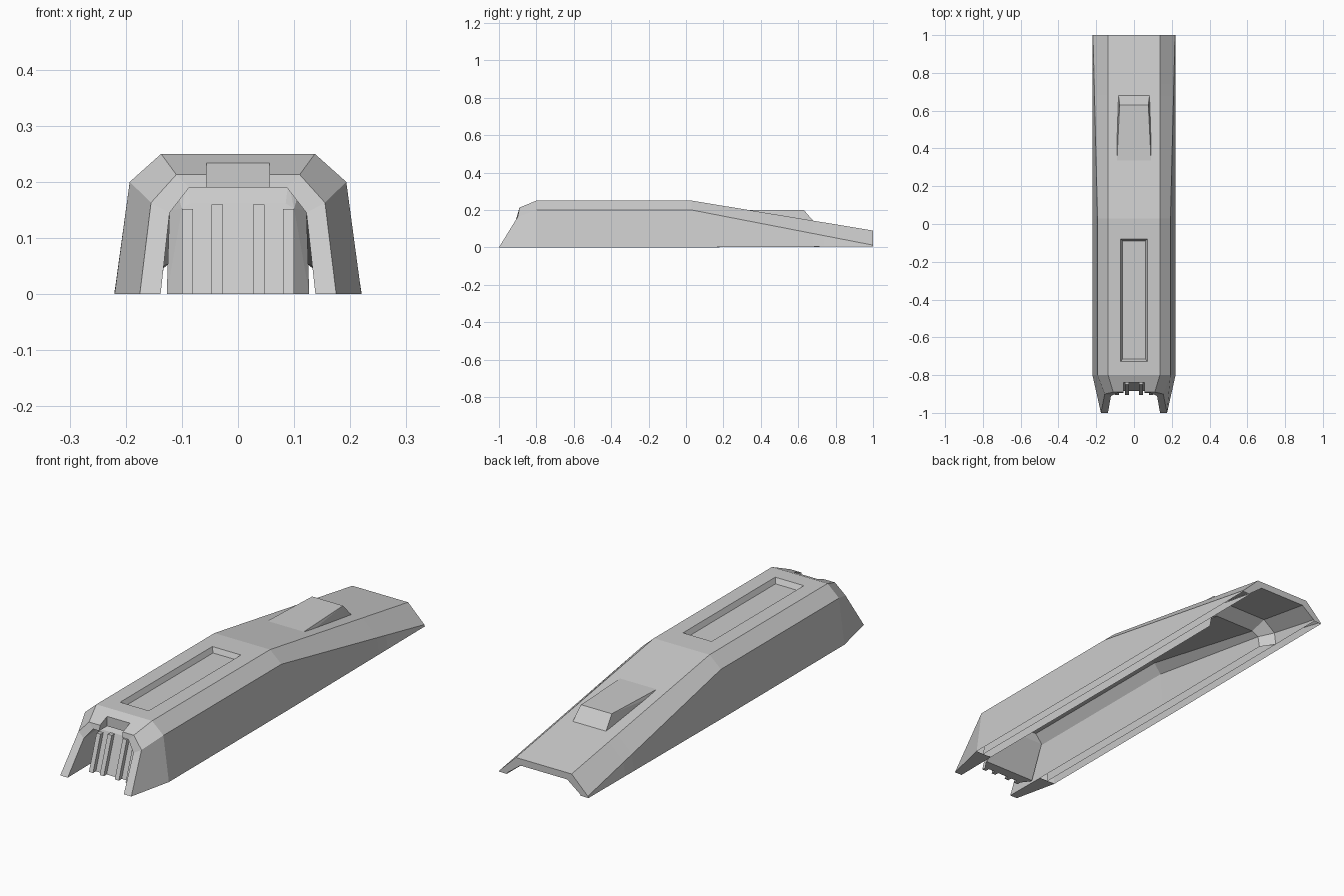
import bpy, bmesh

if "Cube" in bpy.data.objects:
    bpy.data.objects.remove(bpy.data.objects["Cube"])

def finish(bm, name):
    bmesh.ops.recalc_face_normals(bm, faces=bm.faces[:])
    me = bpy.data.meshes.new(name)
    bm.to_mesh(me)
    bm.free()
    ob = bpy.data.objects.new(name, me)
    bpy.context.collection.objects.link(ob)
    return ob

def hull(name, half):
    """Convex part from the points of its right half, mirrored across x = 0."""
    bm = bmesh.new()
    for x, y, z in half:
        bm.verts.new((x, y, z))
        bm.verts.new((-x, y, z))
    bmesh.ops.convex_hull(bm, input=bm.verts[:])
    bmesh.ops.dissolve_limit(bm, angle_limit=0.01, verts=bm.verts[:], edges=bm.edges[:])
    return finish(bm, name)

def box(name, x0, x1, y0, y1, z0, z1, lean=0):
    """Box whose top is shifted along y by lean."""
    bm = bmesh.new()
    bmesh.ops.create_cube(bm, size=1)
    for v in bm.verts:
        y = (y0 if v.co.y < 0 else y1) + (lean if v.co.z > 0 else 0)
        v.co = (x0 if v.co.x < 0 else x1, y, z0 if v.co.z < 0 else z1)
    return finish(bm, name)

def at(y, pts):
    return [(x, y, z) for x, z in pts]

def mix(a, b, t):
    return [tuple(p + (q - p) * t for p, q in zip(u, v)) for u, v in zip(a, b)]

def left(pts):
    return [(-x, y, z) for x, y, z in pts]

def loft(bm, loops, closed):
    rings = [[bm.verts.new(p) for p in loop] for loop in loops]
    n = len(rings[0])
    for a, b in zip(rings, rings[1:]):
        for i in range(n if closed else n - 1):
            j = (i + 1) % n
            bm.faces.new((a[i], a[j], b[j], b[i]))
    return rings

# Hollow housing: arch sections (foot, shoulder, roof edge), outer and inner
arch = [(0.22, 0), (0.193, 0.2), (0.137, 0.25)]
lining = [(0.182, 0), (0.163, 0.187), (0.118, 0.22)]
bore = [(0.14, 0), (0.125, 0.147), (0.09, 0.19)]
bend, bend_in = at(0.03, arch), at(0.03, lining)
tail = at(1.0, [(0.22, 0.005), (0.217, 0.012), (0.137, 0.09)])
tail_in = at(1.0, [(0.182, 0.005), (0.179, 0.011), (0.115, 0.06)])
t0, t1 = 0.65 / 0.97, 0.71 / 0.97
sections = [
    ([(0.175, -1, 0), (0.155, -0.9, 0.163), (0.11, -0.89, 0.213)],
     [(0.138, -1, 0), (0.122, -0.91, 0.145), (0.087, -0.895, 0.19)]),
    (at(-0.8, arch), at(-0.8, bore)),
    (bend, at(0.03, bore)),
    (mix(bend, tail, t0), at(0.68, [(0.14, 0.003), (0.132, 0.05), (0.1, 0.067)])),
    (mix(bend, tail, t1), mix(bend_in, tail_in, t1)),
    (tail, tail_in),
]
bm = bmesh.new()
rings = loft(bm, [o + left(o)[::-1] + left(i) + i[::-1] for o, i in sections], True)
for r in (rings[0], rings[-1]):
    for i in range(5):
        bm.faces.new((r[i], r[i + 1], r[10 - i], r[11 - i]))
housing = finish(bm, "housing")

# Cutters: long roof recess with sloped walls, and the notch through the front lip
recess = hull("recess_cutter", [(0.08, -0.74, 0.27), (0.08, -0.07, 0.27),
                                (0.06, -0.715, 0.228), (0.06, -0.09, 0.228)])
notch = box("notch_cutter", -0.056, 0.056, -0.95, -0.84, 0.15, 0.3)
bpy.context.view_layer.objects.active = housing
for cutter in (recess, notch):
    cutter.hide_render = True
    mod = housing.modifiers.new(cutter.name, 'BOOLEAN')
    mod.operation = 'DIFFERENCE'
    mod.solver = 'EXACT'
    mod.object = cutter
    bpy.ops.object.modifier_apply(modifier=mod.name)
    bpy.data.objects.remove(cutter)

# The side walls are open underneath behind the front prongs
bm = bmesh.new()
bm.from_mesh(housing.data)
under = [f for f in bm.faces if f.normal.z < -0.9 and all(v.co.z < 0.006 and v.co.y > -0.81 for v in f.verts)]
bmesh.ops.delete(bm, geom=under, context='FACES')
bm.to_mesh(housing.data)
bm.free()

# Lining skin between the outer wall and the inner tunnel
bm = bmesh.new()
loft(bm, [s + left(s)[::-1] for s in (at(-0.8, lining), bend_in, mix(bend_in, tail_in, t1))], False)
finish(bm, "lining")

# Raised wedge on the sloping roof
hull("roof_wedge", [(0.09, 0.335, 0.2), (0.076, 0.63, 0.2), (0.082, 0.68, 0.142),
                    (0.092, 0.4, 0.185), (0.085, 0.63, 0.146)])

# Leaning front plate set back inside the arch
hull("front_plate", [(0.127, -0.85, 0), (0.1, -0.885, 0), (0.1, -0.832, 0.152), (0.085, -0.829, 0.162),
                     (0.122, -0.8, 0.15), (0.105, -0.815, 0.17), (0.09, -0.8, 0.2),
                     (0.09, -0.77, 0.195), (0.122, -0.77, 0.15), (0.127, -0.84, 0)])

# Leaning ribs on the front plate
for s in (-1, 1):
    for x, top in ((0.037, 0.16), (0.09, 0.152)):
        box("front_rib", s * x - 0.01, s * x + 0.01, -0.905, -0.875, 0, top, lean=0.35 * top)
